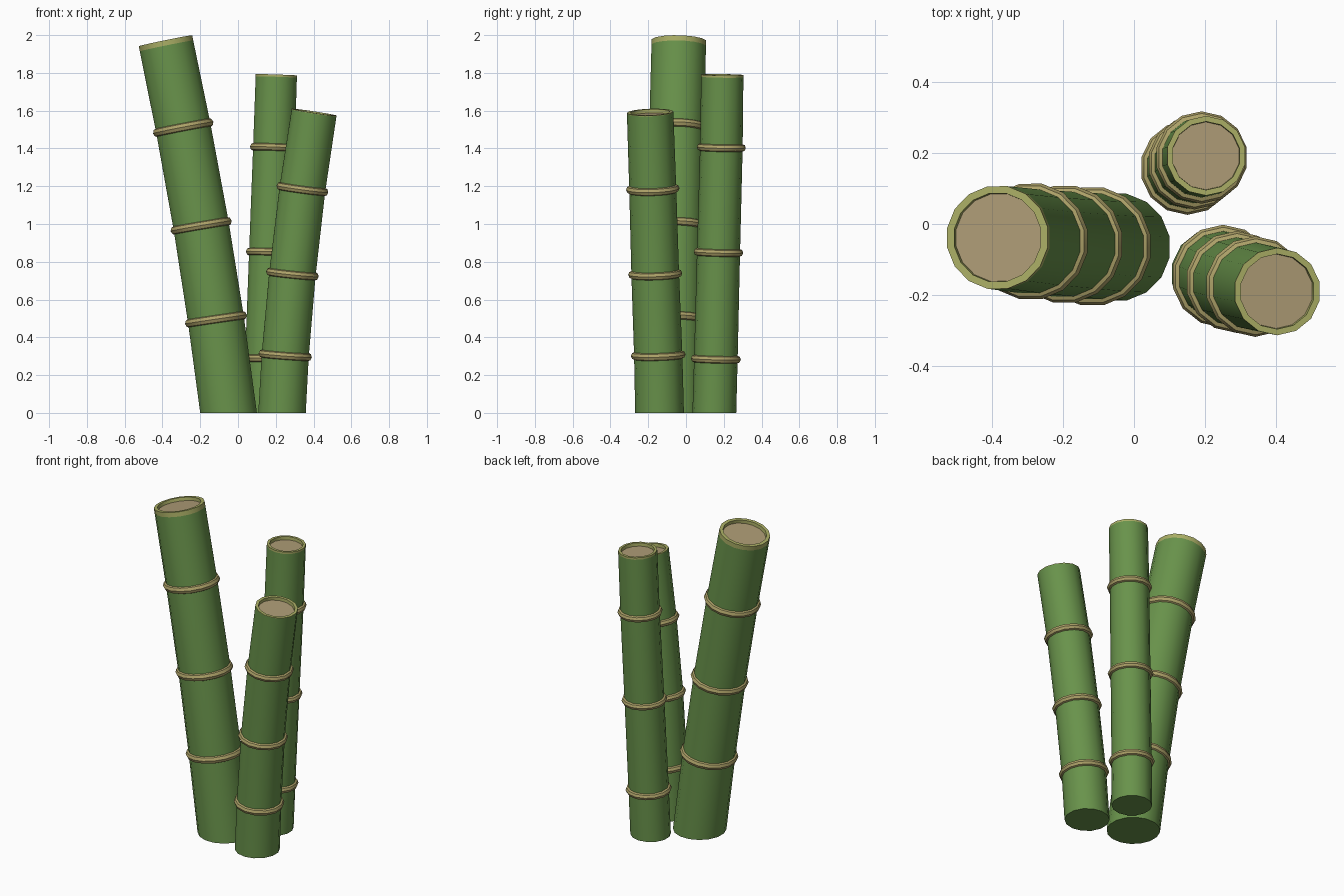
import bpy, bmesh, math
from mathutils import Vector

if "Cube" in bpy.data.objects:
    bpy.data.objects.remove(bpy.data.objects["Cube"])


def material(name, rgb):
    m = bpy.data.materials.new(name)
    m.diffuse_color = (*rgb, 1)
    m.use_nodes = True
    m.node_tree.nodes["Principled BSDF"].inputs["Base Color"].default_value = m.diffuse_color
    return m


GREEN = material("green_bark", (0.14, 0.29, 0.07))
TAN = material("tan_node", (0.42, 0.36, 0.14))
RIM = material("cut_rim", (0.40, 0.42, 0.13))
PITH = material("pith", (0.42, 0.33, 0.18))


def loop(bm, centre, t, r, n):
    """Ring of n vertices around centre, square to direction t."""
    u = (Vector((1, 0, 0)) - t * t.x).normalized()
    v = t.cross(u)
    angles = [2 * math.pi * (i + 0.5) / n for i in range(n)]
    return [bm.verts.new(centre + (u * math.cos(a) + v * math.sin(a)) * r) for a in angles]


def bridge(bm, a, b, mat=0):
    n = len(a)
    for i in range(n):
        j = (i + 1) % n
        bm.faces.new((a[i], a[j], b[j], b[i])).material_index = mat


def finish(bm, name, mats):
    bmesh.ops.recalc_face_normals(bm, faces=bm.faces)
    me = bpy.data.meshes.new(name)
    bm.to_mesh(me)
    bm.free()
    for m in mats:
        me.materials.append(m)
    ob = bpy.data.objects.new(name, me)
    bpy.context.collection.objects.link(ob)
    bpy.ops.object.select_all(action='DESELECT')
    ob.select_set(True)
    bpy.context.view_layer.objects.active = ob
    bpy.ops.object.shade_smooth_by_angle(angle=math.radians(35))


def stalk(name, path, r0, r1, n, band, ring=0.024, proud=0.017):
    """Tapered, gently bent cane: base, three nodes, hollow cut top."""
    pts = [Vector(p) for p in path]
    last = len(pts) - 1
    tans = [(pts[min(i + 1, last)] - pts[max(i - 1, 0)]).normalized() for i in range(last + 1)]
    tans[0] = Vector((0, 0, 1))           # base sits flat on the ground
    radius = [r0 + (r1 - r0) * p.z / pts[-1].z for p in pts]
    top, t = pts[-1], tans[-1]

    # cane wall, cut rim and recessed pith
    bm = bmesh.new()
    loops = [loop(bm, p, d, r, n) for p, d, r in zip(pts[:-1], tans, radius)]
    bm.faces.new(loops[0])
    loops.append(loop(bm, top - t * band, t, r1, n))
    for a, b in zip(loops, loops[1:]):
        bridge(bm, a, b)
    edge = loop(bm, top, t, r1, n)
    inner = loop(bm, top, t, r1 * 0.86, n)
    floor = loop(bm, top - t * 0.02, t, r1 * 0.85, n)
    bridge(bm, loops[-1], edge, 1)
    bridge(bm, edge, inner, 1)
    bridge(bm, inner, floor, 1)
    bm.faces.new(floor).material_index = 2
    finish(bm, name, (GREEN, RIM, PITH))

    # raised node rings
    for k in range(1, last):
        bm = bmesh.new()
        tube = []
        for s in range(8):
            a = 2 * math.pi * s / 8
            rr = radius[k] + proud - ring + ring * math.cos(a)
            tube.append(loop(bm, pts[k] + tans[k] * ring * math.sin(a), tans[k], rr, n))
        for s in range(8):
            bridge(bm, tube[s], tube[(s + 1) % 8])
        finish(bm, f"{name}_node_{k}", (TAN,))


stalk("tall_stalk",
      [(-0.05, -0.065, 0), (-0.117, -0.063, 0.495), (-0.195, -0.057, 0.99),
       (-0.29, -0.049, 1.51), (-0.384, -0.038, 1.97)], 0.153, 0.147, 16, 0.028)
stalk("back_stalk",
      [(0.142, 0.15, 0), (0.15, 0.158, 0.285), (0.17, 0.172, 0.85),
       (0.19, 0.187, 1.405), (0.203, 0.192, 1.79)], 0.116, 0.112, 14, 0.012, 0.021)
stalk("short_stalk",
      [(0.233, -0.14, 0), (0.25, -0.147, 0.305), (0.288, -0.163, 0.735),
       (0.341, -0.176, 1.185), (0.403, -0.19, 1.592)], 0.129, 0.123, 14, 0.004, 0.022)
